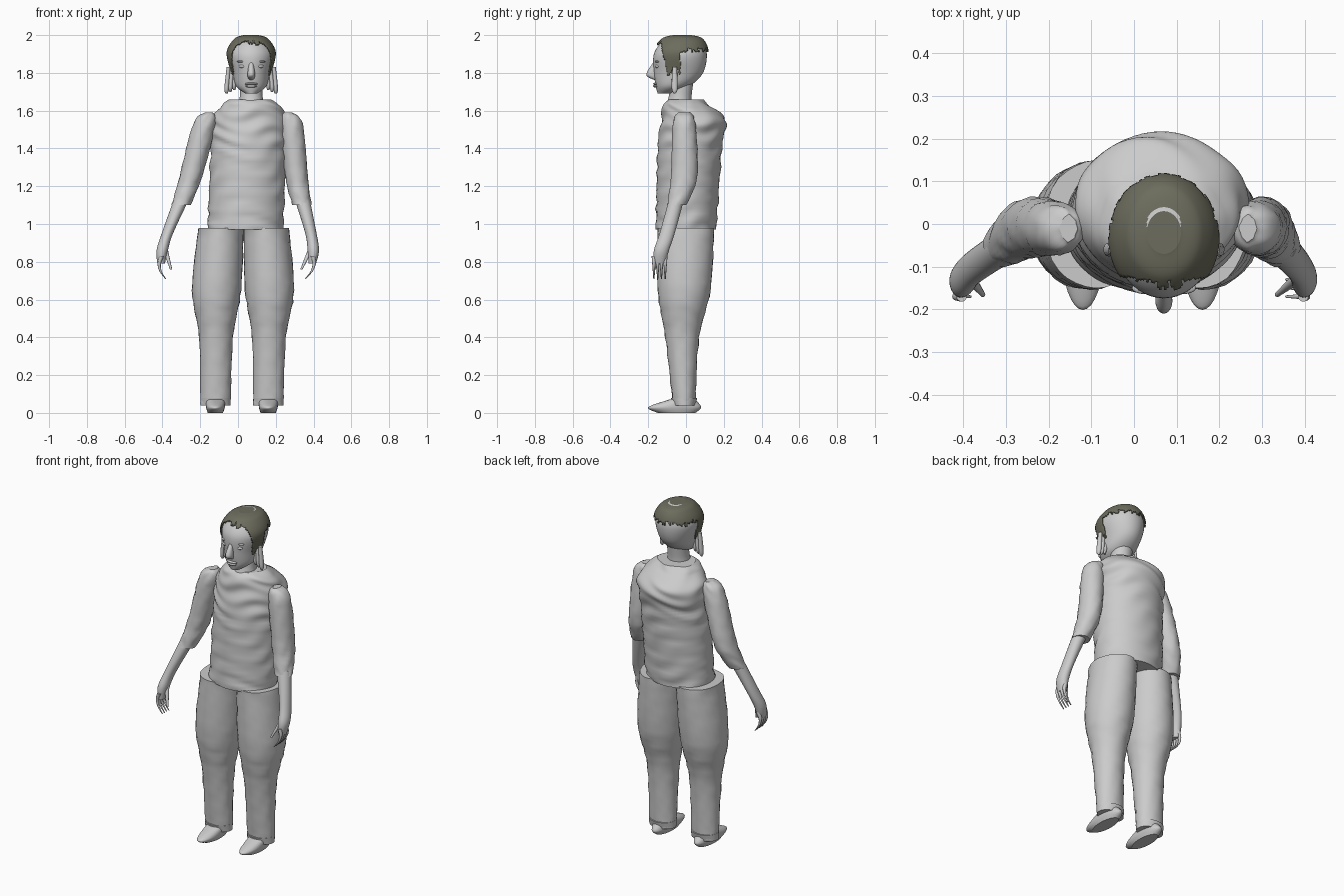
import bpy, bmesh, math, random

random.seed(4)
if "Cube" in bpy.data.objects:
    bpy.data.objects.remove(bpy.data.objects["Cube"])


def material(name, red, green, blue):
    mat = bpy.data.materials.new(name)
    mat.use_nodes = True
    colour = (red, green, blue, 1)
    mat.diffuse_color = colour
    mat.node_tree.nodes["Principled BSDF"].inputs["Base Color"].default_value = colour
    return mat


grey = material("plain grey", .6, .6, .6)
olive = material("dark olive hair", .15, .15, .11)


def finish(name, bm, *materials):
    mesh = bpy.data.meshes.new(name)
    bm.to_mesh(mesh)
    bm.free()
    for mat in materials:
        mesh.materials.append(mat)
    obj = bpy.data.objects.new(name, mesh)
    bpy.context.collection.objects.link(obj)
    return obj


def spline(before, start, end, after, t):
    """Smooth curve through two neighbouring sections."""
    result = []
    for p, q, r, s in zip(before, start, end, after):
        leave, arrive = (r - p) / 2, (s - q) / 2
        bend = 3 * (r - q) - 2 * leave - arrive
        twist = 2 * (q - r) + leave + arrive
        result.append(q + t * (leave + t * (bend + t * twist)))
    return result


def skin(rows, side=1, base=0, lean=0, segments=32, steps=8, fold=0):
    """Skin rounded level sections: offset, y, z, half width, half depth."""
    path = []
    last = len(rows) - 1
    for i in range(last):
        around = rows[max(i - 1, 0)], rows[i], rows[i + 1], rows[min(i + 2, last)]
        path += [spline(*around, k / steps) for k in range(steps)]
    path.append(rows[last])

    bm = bmesh.new()
    rings = []
    for offset, y, z, width, depth in path:
        centre = base + lean * z + side * offset
        ring = []
        for j in range(segments):
            angle = math.tau * j / segments
            wave = math.sin(z * 70 + 2 * math.sin(angle * 3 + z * 9))
            crease = fold * wave * math.sin(angle * 2 + z * 13)
            ring.append(bm.verts.new((centre + (width + crease) * math.cos(angle),
                                      y + (depth + crease) * math.sin(angle), z)))
        rings.append(ring)
    for low, high in zip(rings, rings[1:]):
        for j in range(segments):
            face = bm.faces.new((low[j - 1], low[j], high[j], high[j - 1]))
            face.smooth = True
    bm.faces.new(rings[0])
    bm.faces.new(rings[-1])
    bmesh.ops.recalc_face_normals(bm, faces=bm.faces)
    return bm


def loft(name, rows, **options):
    return finish(name, skin(rows, **options), grey)


def blob(name, place, size):
    bm = bmesh.new()
    bmesh.ops.create_uvsphere(bm, u_segments=20, v_segments=12, radius=1)
    bmesh.ops.scale(bm, vec=size, verts=bm.verts)
    bmesh.ops.translate(bm, vec=place, verts=bm.verts)
    for face in bm.faces:
        face.smooth = True
    return finish(name, bm, grey)


# Shirt with soft folds
loft("shirt", [
    (0, 0, .97, .2, .16),
    (0, .02, 1.4, .2, .17),
    (0, .04, 1.55, .2, .17),
    (0, 0, 1.63, .15, .12),
    (0, 0, 1.66, .11, .09),
], lean=.04, segments=64, steps=16, fold=.006)

# Shapes shared by both sides of the body
trouser_leg = [
    (.12, 0, .98, .12, .15),
    (.14, -.01, .65, .13, .14),
    (.14, -.02, .4, .09, .09),
    (.14, -.01, .05, .08, .06),
]
hem = [
    (.14, -.01, .04, .08, .06),
    (.14, -.01, .08, .08, .07),
]
shoe = [
    (.14, -.05, 0, .04, .1),
    (.14, -.06, .03, .05, .14),
    (.14, -.02, .07, .05, .07),
]
sleeve = [
    (.21, -.01, 1.59, .02, .03),
    (.23, -.01, 1.53, .06, .06),
    (.28, -.01, 1.25, .06, .07),
    (.32, -.05, 1.1, .05, .05),
]
forearm = [
    (.32, -.05, 1.13, .04, .04),
    (.38, -.1, .95, .03, .04),
    (.4, -.13, .86, .03, .04),
    (.4, -.14, .79, .02, .03),
]
hip_line = {"base": .02, "lean": .01}
arm_line = {"base": -.07, "lean": .08}
sides = {"right": -1, "left": 1}

for label, side in sides.items():
    loft(label + "_trouser_leg", trouser_leg, side=side, fold=.003, **hip_line)
    loft(label + "_hem", hem, side=side, **hip_line)
    loft(label + "_shoe", shoe, side=side, **hip_line)
    loft(label + "_sleeve", sleeve, side=side, fold=.003, **arm_line)
    loft(label + "_forearm_and_palm", forearm, side=side, **arm_line)

    # Curled, tapering fingers and thumb
    for i, finger in enumerate(("index", "middle", "ring", "little")):
        rows = []
        for k in range(4):
            radius = .012 - .003 * k
            rows.append((.4 + .01 * k * (2 - k), .02 * i - .17, .83 - .04 * k, radius, radius))
        loft(f"{label}_{finger}_finger", rows, side=side, segments=12, **arm_line)
    rows = []
    for k in range(4):
        radius = .015 - .003 * k
        rows.append((.39 - .015 * k, -.12 - .015 * k, .88 - .04 * k, radius, radius))
    loft(label + "_thumb", rows, side=side, segments=12, **arm_line)

# Neck and head
middle = .07
loft("neck", [
    (0, -.04, 1.62, .07, .07),
    (0, -.03, 1.68, .06, .06),
    (0, -.02, 1.76, .06, .06),
], base=middle)
skull = [
    (0, -.11, 1.69, .03, .04),
    (0, -.07, 1.73, .08, .09),
    (0, -.04, 1.8, .1, .13),
    (0, -.03, 1.9, .12, .14),
    (0, -.02, 1.97, .08, .1),
    (0, -.02, 1.99, .03, .04),
]
loft("head", skull, base=middle, segments=48)

# Face
loft("nose", [
    (0, -.15, 1.76, .01, .01),
    (0, -.18, 1.79, .02, .03),
    (0, -.16, 1.86, .01, .01),
], base=middle, segments=20)
blob("upper_lip", (middle, -.16, 1.742), (.034, .014, .007))
blob("lower_lip", (middle, -.16, 1.73), (.03, .014, .008))
for label, side in sides.items():
    x = middle + side * .045
    blob(label + "_eye", (x, -.15, 1.835), (.02, .014, .01))
    blob(label + "_brow", (x, -.15, 1.86), (.03, .014, .007))

    # Ragged pale locks hanging beside the jaw
    for i in range(3):
        low = 1.69 + .01 * i
        edge = .13 - .02 * i
        loft(f"{label}_side_lock_{i}", [
            (edge, -.06, low, .006, .004),
            (edge, -.06, low + .03, .012, .016),
            (edge - .01, -.06, 1.83, .01, .012),
        ], side=side, base=middle, segments=12)

# Hair cap: enlarged head shape trimmed to a ragged hairline
strands = 120
shell = [(offset, y, z + .01, width + .01, depth + .01) for offset, y, z, width, depth in skull]
bm = skin(shell, base=middle, segments=strands, steps=14)
ragged = [random.uniform(-.015, .015) for _ in range(strands)]
trimmed = []
for face in bm.faces:
    x, y, z = face.calc_center_median()
    strand = int(math.atan2(y + .03, x - middle) / math.tau * strands)
    if y > -.03:
        hairline = 1.92
    else:
        hairline = min(1.8 + 5 * max(-.1 - y, 0), 1.965)
    if z < hairline + ragged[strand]:
        trimmed.append(face)
    # Pale horseshoe on the crown
    if .024 < math.hypot(x - middle, y) < .04 and y > -.02:
        face.material_index = 1
bmesh.ops.delete(bm, geom=trimmed, context="FACES")
cap = finish("hair_cap", bm, olive, grey)
cap.modifiers.new("thickness", "SOLIDIFY").thickness = .006
